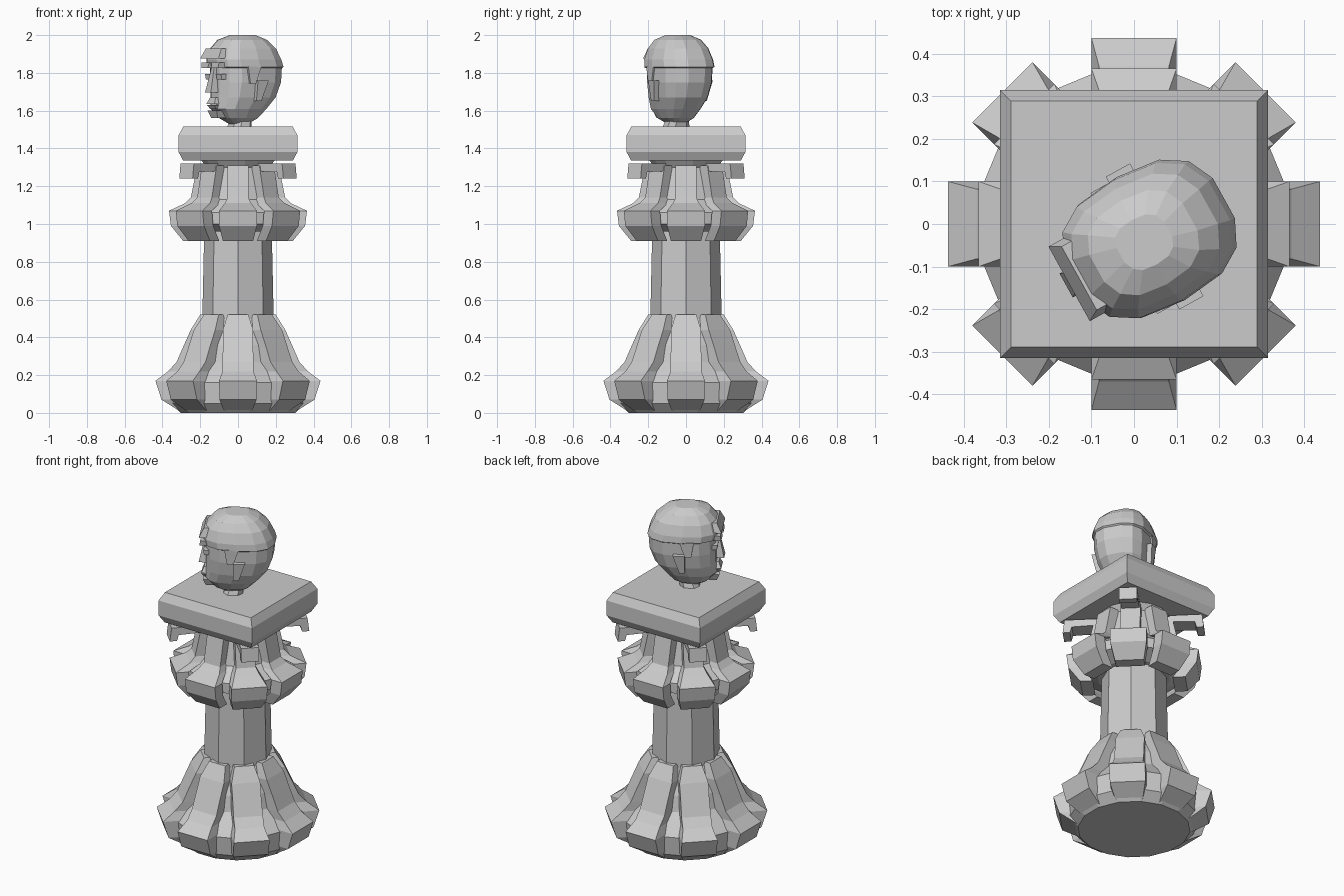
import bpy, bmesh
from math import sin, cos, pi, copysign, radians
from mathutils import Matrix, Vector

cube = bpy.data.objects.get("Cube")
if cube:
    bpy.data.objects.remove(cube)

stone = bpy.data.materials.new("grey stone")
stone.use_nodes = True
stone.diffuse_color = (0.6, 0.6, 0.6, 1)
stone.node_tree.nodes["Principled BSDF"].inputs["Base Color"].default_value = (0.6, 0.6, 0.6, 1)


def loft(name, rings, matrix=Matrix()):
    """Join equal-sized point loops into a capped, flat-shaded solid."""
    bm = bmesh.new()
    loops = [[bm.verts.new(matrix @ Vector(p)) for p in ring] for ring in rings]
    n = len(loops[0])
    for a, b in zip(loops, loops[1:]):
        for i in range(n):
            j = (i + 1) % n
            bm.faces.new((a[i], a[j], b[j], b[i]))
    bm.faces.new(loops[0][::-1])
    bm.faces.new(loops[-1])
    bmesh.ops.recalc_face_normals(bm, faces=bm.faces)
    mesh = bpy.data.meshes.new(name)
    bm.to_mesh(mesh)
    bm.free()
    mesh.materials.append(stone)
    obj = bpy.data.objects.new(name, mesh)
    bpy.context.collection.objects.link(obj)
    return obj


def lathe(name, profile, sides, turn=0.0):
    angles = [turn + 2 * pi * i / sides for i in range(sides)]
    return loft(name, [[(r * cos(a), r * sin(a), z) for a in angles] for r, z in profile])


def petal(name, profile, depth, angle):
    """Leaf running down a (radius, height, half width) profile."""
    rings = [[(r, -w, z), (r, w, z), (r - depth, w, z), (r - depth, -w, z)]
             for r, z, w in profile]
    return loft(name, rings, Matrix.Rotation(angle, 4, 'Z'))


def box(name, bottom, top, matrix):
    """Tapered block; each end is (x0, x1, half width, z, y)."""
    rings = [[(x0, y - w, z), (x1, y - w, z), (x1, y + w, z), (x0, y + w, z)]
             for x0, x1, w, z, y in (bottom, top)]
    return loft(name, rings, matrix)


# Base, shaft and capital cores
lathe("base_core", [(0.31, 0.0), (0.36, 0.05), (0.37, 0.16), (0.27, 0.27),
                    (0.25, 0.36), (0.18, 0.5)], 16, pi / 16)
lathe("shaft", [(0.19, 0.45), (0.178, 1.0)], 8)
lathe("capital_core", [(0.2, 0.96), (0.29, 1.0), (0.29, 1.06), (0.21, 1.13),
                       (0.17, 1.3), (0.2, 1.34)], 16, pi / 16)

# Rings of eight leaves on base and capital
base_leaf = [(0.2, 0.52, 0.055), (0.25, 0.44, 0.08), (0.29, 0.35, 0.08),
             (0.325, 0.27, 0.082), (0.37, 0.22, 0.082), (0.437, 0.17, 0.1),
             (0.405, 0.07, 0.098), (0.31, 0.01, 0.075)]
capital_leaf = [(0.215, 1.31, 0.055), (0.25, 1.14, 0.055), (0.28, 1.11, 0.07),
                (0.365, 1.07, 0.1), (0.355, 0.99, 0.1), (0.29, 0.91, 0.08)]
for i in range(8):
    petal(f"base_leaf_{i + 1}", base_leaf, 0.1, i * pi / 4)
    petal(f"capital_leaf_{i + 1}", capital_leaf, 0.07, i * pi / 4)

# Corner curls beneath the slab
curl = [(0.2, 1.32), (0.38, 1.32), (0.39, 1.24), (0.35, 1.24), (0.34, 1.275), (0.21, 1.28)]
for i in range(4):
    loft(f"corner_curl_{i + 1}", [[(r, y, z) for r, z in curl] for y in (-0.05, 0.05)],
         Matrix.Rotation(pi / 4 + i * pi / 2, 4, 'Z'))

# Square slab with bevelled rims
lathe("slab", [(h * 2 ** 0.5, z) for h, z in
               ((0.29, 1.335), (0.314, 1.38), (0.314, 1.47), (0.289, 1.517))], 4, pi / 4)

# Head frame: local +x is the way the face looks
head = Matrix.Translation((0.02, -0.045, 0)) @ Matrix.Rotation(radians(209), 4, 'Z')


def oval(z, back, front, half, sides=14, power=0.75):
    pts = []
    for i in range(sides):
        a = 2 * pi * (i + 0.5) / sides
        c, s = cos(a), sin(a)
        x = copysign(abs(c) ** power, c)
        y = copysign(abs(s) ** power, s)
        pts.append(((front + back) / 2 + x * (front - back) / 2, y * half, z))
    return pts


loft("neck", [oval(1.5, -0.04, 0.08, 0.075, 8), oval(1.56, -0.05, 0.05, 0.055, 8),
              oval(1.63, -0.09, 0.06, 0.07, 8)], head)
loft("skull", [oval(*r) for r in (
    (1.53, -0.03, 0.07, 0.04), (1.56, -0.08, 0.12, 0.085), (1.61, -0.13, 0.168, 0.115),
    (1.67, -0.18, 0.165, 0.138), (1.75, -0.21, 0.165, 0.152), (1.825, -0.215, 0.165, 0.153),
    (1.832, -0.222, 0.178, 0.165), (1.87, -0.21, 0.185, 0.162), (1.93, -0.18, 0.165, 0.142),
    (1.975, -0.13, 0.125, 0.112), (2.0, -0.07, 0.06, 0.06))], head)

# Face
box("nose", (0.15, 0.205, 0.032, 1.695, 0), (0.15, 0.175, 0.014, 1.83, 0), head)
box("upper_lip", (0.14, 0.19, 0.045, 1.635, 0), (0.14, 0.175, 0.03, 1.67, 0), head)
box("lower_lip", (0.14, 0.175, 0.03, 1.61, 0), (0.14, 0.188, 0.042, 1.63, 0), head)
box("chin", (0.1, 0.165, 0.035, 1.56, 0), (0.12, 0.18, 0.05, 1.6, 0), head)
box("fringe", (0.12, 0.197, 0.1, 1.875, 0), (0.08, 0.17, 0.085, 1.93, 0), head)
for side, s in (("left", 1), ("right", -1)):
    box(side + "_brow", (0.14, 0.195, 0.036, 1.825, s * 0.055),
        (0.14, 0.19, 0.04, 1.855, s * 0.055), head)
    box(side + "_eye", (0.14, 0.17, 0.025, 1.765, s * 0.06),
        (0.14, 0.174, 0.028, 1.795, s * 0.06), head)
    box(side + "_ear", (-0.03, 0.0, 0.015, 1.65, s * 0.145),
        (-0.065, 0.0, 0.02, 1.76, s * 0.158), head)
    box(side + "_sideburn", (0.0, 0.035, 0.01, 1.745, s * 0.148),
        (-0.03, 0.05, 0.012, 1.835, s * 0.15), head)
